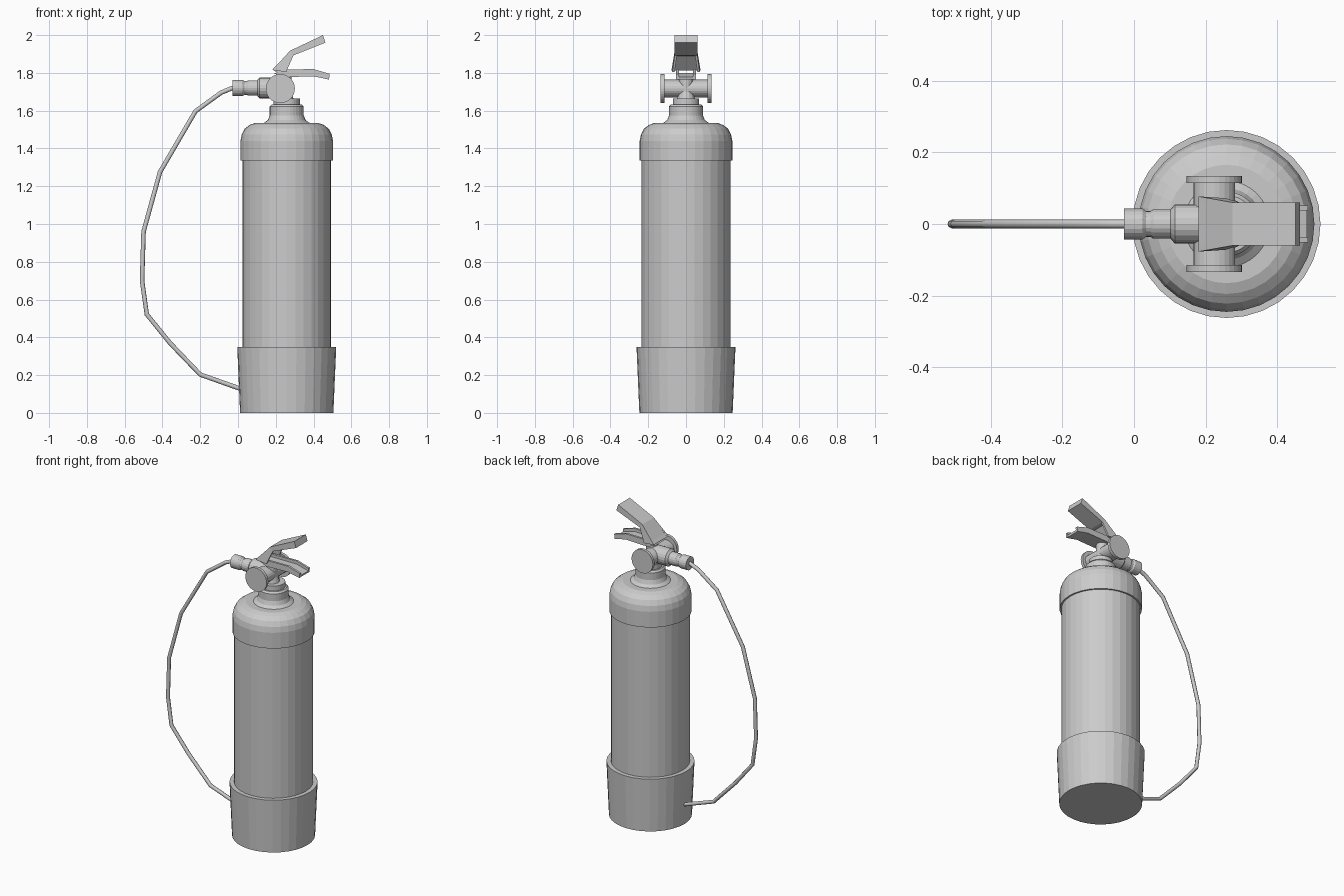
import bpy
import bmesh
from math import cos, sin, pi
from mathutils import Matrix, Vector

cube = bpy.data.objects.get("Cube")
if cube:
    bpy.data.objects.remove(cube, do_unlink=True)

grey = bpy.data.materials.new("light_grey")
grey.use_nodes = True
grey.diffuse_color = (0.6, 0.6, 0.6, 1)
grey.node_tree.nodes["Principled BSDF"].inputs["Base Color"].default_value = (0.6, 0.6, 0.6, 1)

TANK_X = 0.258    # tank axis
VALVE_X = 0.224   # valve cross-tube axis
VALVE_Z = 1.717


def finish(name, bm):
    bmesh.ops.remove_doubles(bm, verts=bm.verts, dist=1e-5)
    bmesh.ops.recalc_face_normals(bm, faces=bm.faces)
    mesh = bpy.data.meshes.new(name)
    bm.to_mesh(mesh)
    bm.free()
    mesh.materials.append(grey)
    obj = bpy.data.objects.new(name, mesh)
    bpy.context.collection.objects.link(obj)
    return obj


def lathe(name, profile, matrix, sides=32):
    """Closed solid turned from (radius, height) points about local z."""
    bm = bmesh.new()
    rings = [[bm.verts.new((r * cos(2 * pi * i / sides), r * sin(2 * pi * i / sides), h))
              for i in range(sides)] for r, h in profile]
    for a, b in zip(rings, rings[1:]):
        for i in range(sides):
            j = (i + 1) % sides
            bm.faces.new((a[i], a[j], b[j], b[i]))
    bm.faces.new(rings[0])
    bm.faces.new(rings[-1])
    bm.transform(matrix)
    return finish(name, bm)


def plate(name, outline, inset=None, side=1):
    """Solid from (x, z, half_width) points; with inset, a thin wall on one side."""
    bm = bmesh.new()
    outer = [bm.verts.new((x, side * w, z)) for x, z, w in outline]
    inner = [bm.verts.new((x, side * (w - inset) if inset else -w, z)) for x, z, w in outline]
    n = len(outline)
    for i in range(n):
        j = (i + 1) % n
        bm.faces.new((outer[i], outer[j], inner[j], inner[i]))
    caps = [bm.faces.new(outer), bm.faces.new(inner)]
    bmesh.ops.triangulate(bm, faces=caps)
    return finish(name, bm)


# Tank, base cup, dome and collar
upright = Matrix.Translation((TANK_X, 0, 0))
lathe("base_cup", [(0.247, 0), (0.262, 0.35), (0.23, 0.35)], upright)
lathe("tank_body", [(0.235, 0.3), (0.235, 1.36)], upright)
lathe("tank_dome", [(0.23, 1.337), (0.245, 1.337), (0.245, 1.44), (0.238, 1.475), (0.222, 1.505),
                    (0.195, 1.525), (0.165, 1.536), (0.12, 1.536), (0.1, 1.55), (0.09, 1.575)], upright)
lathe("collar", [(0.09, 1.56), (0.09, 1.622), (0.08, 1.633), (0.07, 1.633), (0.07, 1.665)], upright)
lathe("valve_neck", [(0.05, 1.655), (0.037, 1.7), (0.037, 1.785)],
      Matrix.Translation((TANK_X - 0.012, 0, 0)), 16)

# Valve cross tube with an end disc on each side
across = Matrix.Translation((VALVE_X, 0, VALVE_Z)) @ Matrix.Rotation(pi / 2, 4, "X")
lathe("valve_tube", [(0.058, -0.12), (0.058, 0.12)], across @ Matrix.Diagonal((1, 0.82, 1, 1)), 24)
for label, s in (("left", 1), ("right", -1)):
    lathe("valve_disc_" + label, [(0.077, s * 0.115), (0.077, s * 0.134)], across)

# Hose coupling pointing to the side
sideways = Matrix.Translation((VALVE_X, 0, 1.72)) @ Matrix.Rotation(-pi / 2, 4, "Y")
lathe("hose_coupling", [(0.055, 0), (0.055, 0.11), (0.041, 0.122), (0.041, 0.17), (0.036, 0.178),
                        (0.036, 0.19), (0.043, 0.2), (0.043, 0.252)], sideways, 20)

# Hose
path = [(0.0, 1.72), (-0.03, 1.72), (-0.09, 1.695), (-0.225, 1.597), (-0.413, 1.275), (-0.5, 0.96),
        (-0.508, 0.7), (-0.483, 0.522), (-0.36, 0.37), (-0.2, 0.203), (0.02, 0.125)]
curve = bpy.data.curves.new("hose", "CURVE")
curve.dimensions = "3D"
curve.bevel_depth = 0.012
curve.bevel_resolution = 2
curve.use_fill_caps = True
spline = curve.splines.new("POLY")
spline.points.add(len(path) - 1)
for p, (x, z) in zip(spline.points, path):
    p.co = (x, 0, z, 1)
curve.materials.append(grey)
bpy.context.collection.objects.link(bpy.data.objects.new("hose", curve))

# Squeeze lever: solid grip, sloping sheet and flared cheeks
plate("lever_grip", [(0.275, 1.917, 0.06), (0.45, 2.0, 0.06), (0.463, 1.96, 0.06), (0.294, 1.893, 0.06)])
plate("lever_slope", [(0.18, 1.815, 0.077), (0.198, 1.832, 0.073), (0.275, 1.917, 0.06),
                      (0.294, 1.893, 0.06), (0.272, 1.89, 0.06), (0.2, 1.812, 0.072)])
# Carrying handle: channel with raised edges
plate("carry_floor", [(0.185, 1.8, 0.05), (0.4, 1.8, 0.05), (0.483, 1.778, 0.05),
                      (0.48, 1.765, 0.05), (0.4, 1.782, 0.05), (0.24, 1.777, 0.05)])
for label, s in (("left", 1), ("right", -1)):
    plate("lever_cheek_" + label, [(0.18, 1.815, 0.077), (0.275, 1.915, 0.06), (0.294, 1.893, 0.06),
                                   (0.255, 1.805, 0.072)], 0.012, s)
    plate("carry_edge_" + label, [(0.185, 1.817, 0.052), (0.4, 1.82, 0.052), (0.485, 1.795, 0.052),
                                  (0.482, 1.765, 0.052), (0.4, 1.782, 0.052), (0.24, 1.777, 0.052)],
          0.014, s)
